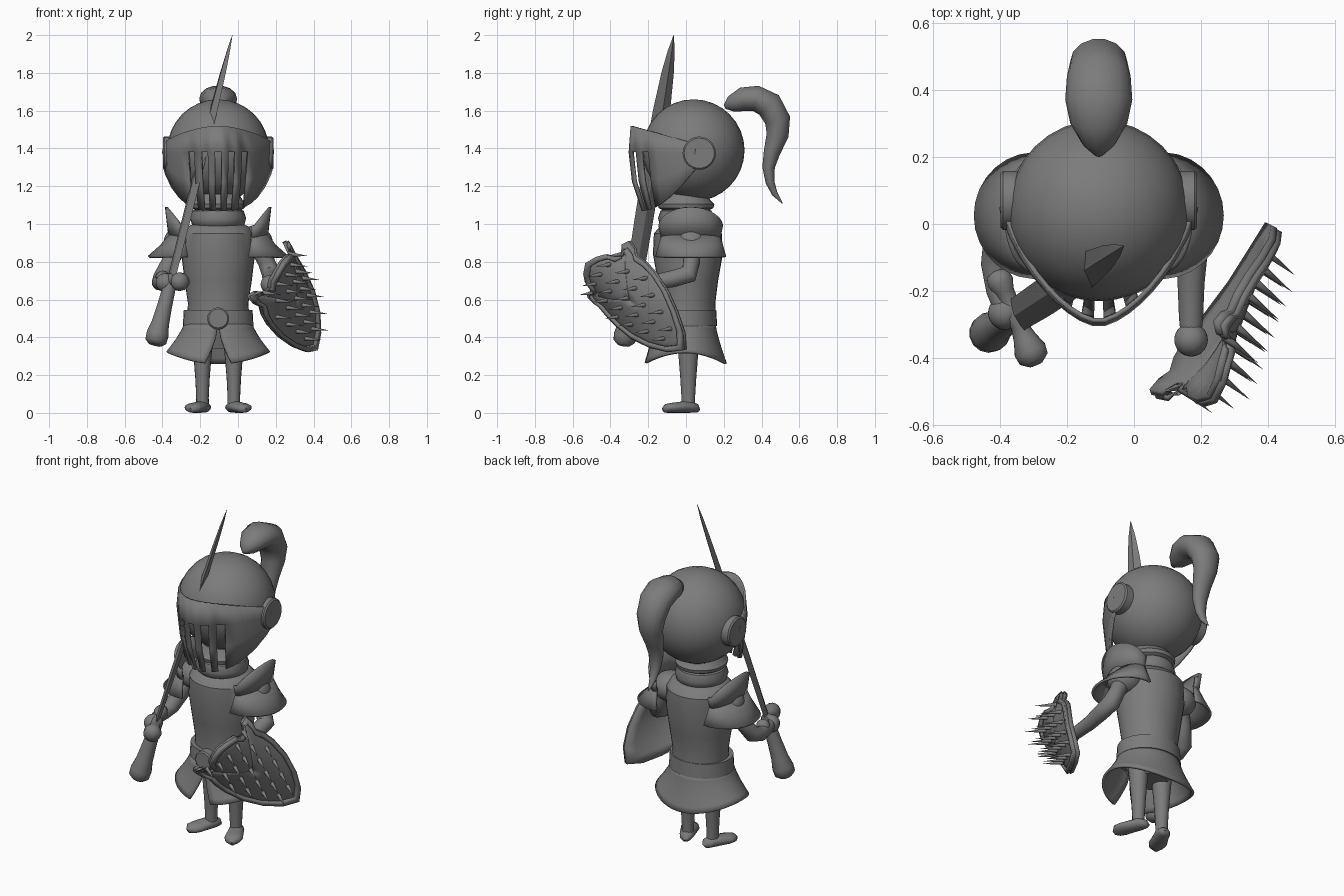
import bpy, bmesh, math
from math import sin, cos, pi, radians
from mathutils import Vector as V

cube = bpy.data.objects.get("Cube")
if cube:
    bpy.data.objects.remove(cube)

steel = bpy.data.materials.new("grey_steel")
steel.use_nodes = True
GREY = (0.2, 0.2, 0.2, 1)
steel.diffuse_color = GREY
steel.node_tree.nodes["Principled BSDF"].inputs["Base Color"].default_value = GREY
CX = -0.105  # body axis


def make(name, verts, faces, thick=0, angle=35):
    me = bpy.data.meshes.new(name)
    me.from_pydata([tuple(v) for v in verts], [], faces)
    bm = bmesh.new()
    bm.from_mesh(me)
    bmesh.ops.delete(bm, geom=[v for v in bm.verts if not v.link_faces], context='VERTS')
    bmesh.ops.remove_doubles(bm, verts=bm.verts, dist=1e-5)
    bmesh.ops.recalc_face_normals(bm, faces=bm.faces)
    bm.to_mesh(me)
    bm.free()
    me.materials.append(steel)
    ob = bpy.data.objects.new(name, me)
    bpy.context.collection.objects.link(ob)
    bpy.ops.object.select_all(action='DESELECT')
    ob.select_set(True)
    bpy.context.view_layer.objects.active = ob
    bpy.ops.object.shade_smooth_by_angle(angle=radians(angle))
    if thick:
        mod = ob.modifiers.new("thickness", 'SOLIDIFY')
        mod.thickness = thick
        mod.offset = 0
    return ob


def loft(name, rings, closed=True, cap=True, **kw):
    n = len(rings[0])
    verts = [p for r in rings for p in r]
    faces = []
    for i in range(len(rings) - 1):
        for j in range(n if closed else n - 1):
            k = (j + 1) % n
            faces.append((i * n + j, i * n + k, (i + 1) * n + k, (i + 1) * n + j))
    if cap:
        faces += [tuple(range(n)), tuple(range(len(verts) - n, len(verts)))]
    return make(name, verts, faces, **kw)


def lathe(name, profile, cx=CX, cy=0.01, n=32, **kw):
    # profile rows: z, x radius, y radius
    return loft(name, [[V((cx + a * sin(2 * pi * j / n), cy - b * cos(2 * pi * j / n), z))
                        for j in range(n)] for z, a, b in profile], **kw)


def tube(name, path, side=(1, 0, 0), n=14, **kw):
    # path rows: point, radius along side, radius across
    pts = [V(p[0]) for p in path]
    rings = []
    for i, (_, ra, rb) in enumerate(path):
        t = (pts[min(i + 1, len(pts) - 1)] - pts[max(i - 1, 0)]).normalized()
        s = V(side)
        s = (s - t * s.dot(t)).normalized()
        u = t.cross(s)
        rings.append([pts[i] + s * ra * cos(2 * pi * j / n) + u * rb * sin(2 * pi * j / n)
                      for j in range(n)])
    return loft(name, rings, **kw)


def ball(name, c, r, rz=None):
    rz = rz or r
    steps = [pi * i / 16 for i in range(17)]
    return lathe(name, [(c[2] - rz * cos(a), r * sin(a), r * sin(a)) for a in steps],
                 c[0], c[1], cap=False)


# Helmet shell, neck guard and ear discs
ball("helmet", (CX, 0.04, 1.39), 0.27)
lathe("neck_guard", [(0.98, .12, .12), (1.0, .14, .14), (1.03, .148, .148), (1.07, .135, .135),
                     (1.075, .125, .125), (1.085, .14, .145), (1.105, .145, .15),
                     (1.125, .13, .13), (1.16, .11, .11)], cy=0)
for s, side in ((1, "left"), (-1, "right")):
    tube(side + "_ear_disc", [((CX + s * x, 0.07, 1.375), r, r) for x, r in
                              ((.22, .088), (.285, .088), (.293, .08))], (0, 1, 0), 24)


# Visor: pointed brow band, side plates and hanging bars
def visor_point(dx, row):
    y = 0.05 - 0.35 * max(0, 1 - (abs(dx) / 0.29) ** 1.6) ** 0.75
    t = y + 0.3
    top, low = 1.52 - 0.27 * t, 1.07 + 1.8 * t * t
    z = (top, 1.38, (1.38 + low) / 2, low)[row]
    k = (0.97, 1.0, 0.95, 0.8 + 0.5 * t)[row]
    return V((CX + dx * k, 0.05 + (y - 0.05) * k, z))


bars = [-0.1925 + 0.035 * i for i in range(12)]
cols = [-0.29, -0.285, -0.26, -0.225] + bars + [0.225, 0.26, 0.285, 0.29]
n = len(cols)
faces = []
for r in range(3):
    for c in range(n - 1):
        if r == 0 or c % 2 == 0 or c < 4 or c > n - 6:
            faces.append((r * n + c, r * n + c + 1, (r + 1) * n + c + 1, (r + 1) * n + c))
make("visor", [visor_point(dx, r) for r in range(4) for dx in cols], faces, thick=0.014)

# Plume
tube("plume", [((CX, y, z), a, b) for y, z, a, b in (
    (.205, 1.62, .012, .012), (.24, 1.635, .05, .045), (.30, 1.66, .085, .065),
    (.37, 1.665, .1, .07), (.44, 1.63, .095, .075), (.485, 1.55, .085, .07),
    (.485, 1.47, .07, .06), (.455, 1.38, .055, .045), (.437, 1.3, .045, .034),
    (.445, 1.22, .032, .024), (.47, 1.16, .02, .016), (.51, 1.11, .003, .003))], angle=60)

# Torso, belt, buckle
lathe("breastplate", [(.5, .165, .15), (.58, .16, .145), (.7, .178, .16), (.84, .195, .185),
                      (.95, .19, .18), (.985, .165, .15), (1.0, .13, .12)])
lathe("belt", [(.46, .178, .15), (.46, .187, .165), (.545, .182, .16), (.545, .165, .145)], cy=0)
tube("buckle", [((CX, y, .5), r, r) for y, r in ((-.13, .058), (-.178, .058), (-.185, .05))], n=24)

# Skirt: flared, arched hem, split at the front
rings = []
for t in (0, .15, .35, .6, .85, 1):
    ring = []
    for j in range(41):
        split = radians(2 + 13 * max(0, t - 0.25) / 0.75)
        a = split + (2 * pi - 2 * split) * j / 40
        flare = t ** 1.3
        hem = 0.26 + 0.06 * abs(sin(a)) ** 2
        ring.append(V((CX + (.175 + .095 * flare) * sin(a),
                       -.005 - (.155 + .06 * flare) * cos(a), .47 + (hem - .47) * t)))
    rings.append(ring)
loft("skirt", rings, closed=False, cap=False, thick=0.014)
lathe("hips", [(.34, .1, .09), (.42, .14, .12), (.48, .16, .14)])

# Legs and turned-out shoes
for s, side in ((1, "left"), (-1, "right")):
    x = CX + s * 0.083
    lathe(side + "_leg", [(.02, .035, .035), (.08, .033, .036), (.18, .038, .042), (.28, .046, .05),
                          (.42, .06, .06)], x, 0.012, 16)
    d = V((s * 0.42, -0.9, 0))
    o = V((x, 0.02, 0))
    tube(side + "_shoe", [(o + d * t + V((0, 0, h)), w, h) for t, w, h in (
        (-.05, .015, .012), (-.035, .034, .025), (0, .042, .033), (.05, .046, .03),
        (.1, .052, .027), (.135, .042, .024), (.155, .012, .014))], (1, 0, 0), angle=60)


# Pauldrons: raised collar plate over a flared lower plate
def arc(s, rx, ry, z, lift=0, span=100):
    out = []
    for j in range(17):
        a = radians(-span + 2 * span * j / 16)
        out.append(V((CX + s * (0.19 + rx * cos(a)), 0.025 + ry * sin(a), z + lift * max(0, cos(a)))))
    return out


for s, side in ((1, "left"), (-1, "right")):
    loft(side + "_pauldron_collar", [arc(s, .065, .15, .92), arc(s, .085, .165, .99, .1)],
         closed=False, cap=False, thick=0.014)
    loft(side + "_pauldron_plate", [arc(s, .06, .145, .95), arc(s, .11, .165, .885),
                                    arc(s, .178, .182, .825)],
         closed=False, cap=False, thick=0.014)
    ball(side + "_shoulder", (CX + s * .19, .025, .905), .098, .085)

# Arms and hands
tube("right_arm", [(p, r, r) for p, r in (
    ((-.31, .02, .9), .05), ((-.36, -.01, .8), .045), ((-.405, -.06, .71), .047),
    ((-.415, -.12, .69), .042), ((-.405, -.2, .69), .036), ((-.39, -.25, .7), .03))], (0, 0, 1), angle=60)
tube("left_arm", [(p, r, r) for p, r in (
    ((.1, .02, .9), .05), ((.15, .03, .8), .045), ((.175, .015, .735), .05),
    ((.175, -.07, .71), .046), ((.17, -.18, .69), .04), ((.17, -.28, .68), .036),
    ((.17, -.34, .68), .03))], (1, 0, 0), angle=60)
ball("left_hand", (.17, -.345, .68), .05)
ball("right_hand", (-.385, -.265, .69), .05)

# Sword: blade, guard and flared grip along one axis
tip, end = V((-.03, -.065, 2.0)), V((-.44, -.33, .36))
across = V((.095, -.22, -.02))


def on_axis(t):
    return end.lerp(tip, t)


tube("sword_blade", [(on_axis(t), w, h) for t, w, h in (
    (.21, .05, .012), (.4, .055, .016), (.6, .055, .017), (.76, .05, .016),
    (.88, .036, .012), (.95, .02, .008), (1, .001, .001))], across, 4, angle=20)
tube("sword_grip", [(on_axis(t), r, r) for t, r in (
    (0, .035), (.012, .058), (.035, .06), (.07, .048), (.13, .04), (.21, .034))], across, angle=50)
mid = on_axis(.21)
tube("sword_guard", [(mid + across * t, r, r) for t, r in (
    (-.62, .012), (-.57, .034), (-.46, .04), (-.34, .03), (-.12, .026), (0, .036), (.12, .026),
    (.3, .036), (.46, .05), (.58, .046), (.66, .02))], (0, 0, 1), angle=60)

# Shield: bowed heater shape with scooped corners and raised rim
base = V((.4, 0, .335))
up = V((-.413, -.611, .675)).normalized()
wide = V((.476, .512, .707)).normalized()
out = wide.cross(up).normalized()


def on_shield(s, t, lift=0):
    bow = 0.13 * t / 0.63 * (1 - (s / 0.215) ** 2)
    return base + wide * s + up * t + out * (bow + lift)


half = [(0, .7), (.06, .68), (.1, .655), (.115, .615), (.15, .605), (.175, .64), (.205, .635),
        (.2, .58), (.185, .545), (.195, .48), (.195, .4), (.175, .28), (.13, .16), (.07, .06)]
outline = half + [(0, 0)] + [(-s, t) for s, t in reversed(half[1:])]
for name, levels in (("shield_face", (1, .8, .6, .4, .2, .01)), ("shield_rim", (1, .9))):
    lift = 0.018 if name == "shield_rim" else 0
    loft(name, [[on_shield(s * k, .4 + (t - .4) * k, lift) for s, t in outline] for k in levels],
         cap=False, thick=0.022, angle=40)

# Shield spikes in staggered rows
verts, faces = [], []
for row in range(6):
    t = 0.13 + 0.095 * row
    count = (2, 3, 4, 5, 4, 5)[row]
    for i in range(count):
        s = (i - (count - 1) / 2) * 0.072
        foot = on_shield(s, t)
        b = len(verts)
        verts += [foot + (wide * cos(a) + up * sin(a)) * 0.013
                  for a in [2 * pi * j / 8 for j in range(8)]] + [foot + out * 0.125]
        faces += [(b + j, b + (j + 1) % 8, b + 8) for j in range(8)]
        faces.append(tuple(range(b, b + 8)))
make("shield_spikes", verts, faces, angle=60)
